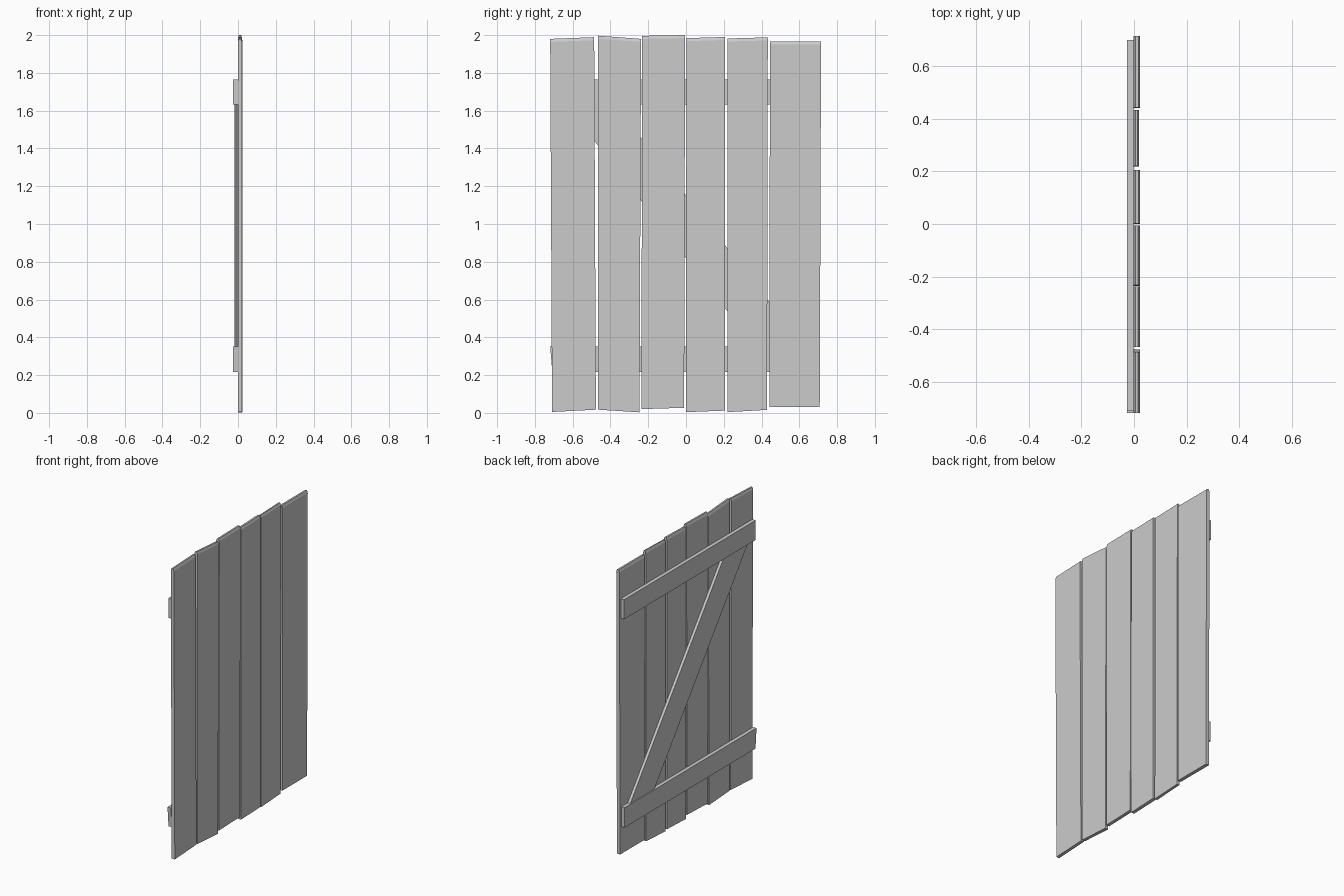
import bpy

if "Cube" in bpy.data.objects:
    bpy.data.objects.remove(bpy.data.objects["Cube"])


def slab(name, outline, x0, x1, chamfer=0.0):
    """Extrude a y-z outline (bottom left, bottom right, top right, top left) along x.
    A chamfer slopes the top edge on both faces."""
    drop = 0.016 if chamfer else 0.0
    bl, br, tr, tl = outline
    low_tr, low_tl = (tr[0], tr[1] - drop), (tl[0], tl[1] - drop)
    rings = [[(x, *p) for x in (x0, x1) for p in (bl, br)]]
    if chamfer:
        rings.append([(x, *p) for x in (x0, x1) for p in (low_tl, low_tr)])
    rings.append([(x, *p) for x in (x0 + chamfer, x1 - chamfer) for p in (tl, tr)])
    verts = [v for r in rings for v in r]
    faces = [(0, 1, 3, 2)]
    loop = (0, 1, 3, 2)
    for k in range(len(rings) - 1):
        for i in range(4):
            a, b = loop[i], loop[(i + 1) % 4]
            faces.append((4 * k + a, 4 * k + 4 + a, 4 * k + 4 + b, 4 * k + b))
    t = 4 * (len(rings) - 1)
    faces.append((t, t + 2, t + 3, t + 1))
    mesh = bpy.data.meshes.new(name)
    mesh.from_pydata(verts, [], faces)
    mesh.update()
    obj = bpy.data.objects.new(name, mesh)
    bpy.context.collection.objects.link(obj)
    return obj


# Uneven upright boards: corner positions in y, z and front surface x
boards = [
    ([(-0.709, 0.005), (-0.477, 0.017), (-0.486, 1.989), (-0.719, 1.980)], 0.022),
    ([(-0.465, 0.017), (-0.246, 0.003), (-0.238, 1.980), (-0.467, 1.997)], 0.022),
    ([(-0.236, 0.020), (-0.010, 0.027), (-0.005, 2.000), (-0.232, 1.996)], 0.022),
    ([(0.000, 0.004), (0.206, 0.012), (0.206, 1.990), (0.002, 1.984)], 0.023),
    ([(0.219, 0.004), (0.429, 0.016), (0.433, 1.988), (0.221, 1.982)], 0.019),
    ([(0.442, 0.032), (0.708, 0.032), (0.715, 1.965), (0.444, 1.965)], 0.023),
]
for i, (outline, x1) in enumerate(boards, 1):
    slab(f"board_{i}", outline, -0.001, x1, 0.006)

# Cross battens on the rear face
slab("lower_batten", [(-0.708, 0.217), (0.695, 0.217), (0.695, 0.352), (-0.719, 0.352)], -0.026, -0.001)
slab("upper_batten", [(-0.71, 1.632), (0.70, 1.632), (0.70, 1.765), (-0.71, 1.765)], -0.026, -0.001)

# Diagonal brace between the battens
slab("diagonal_brace", [(0.365, 0.352), (0.625, 0.352), (-0.375, 1.632), (-0.635, 1.632)], -0.019, -0.001)
